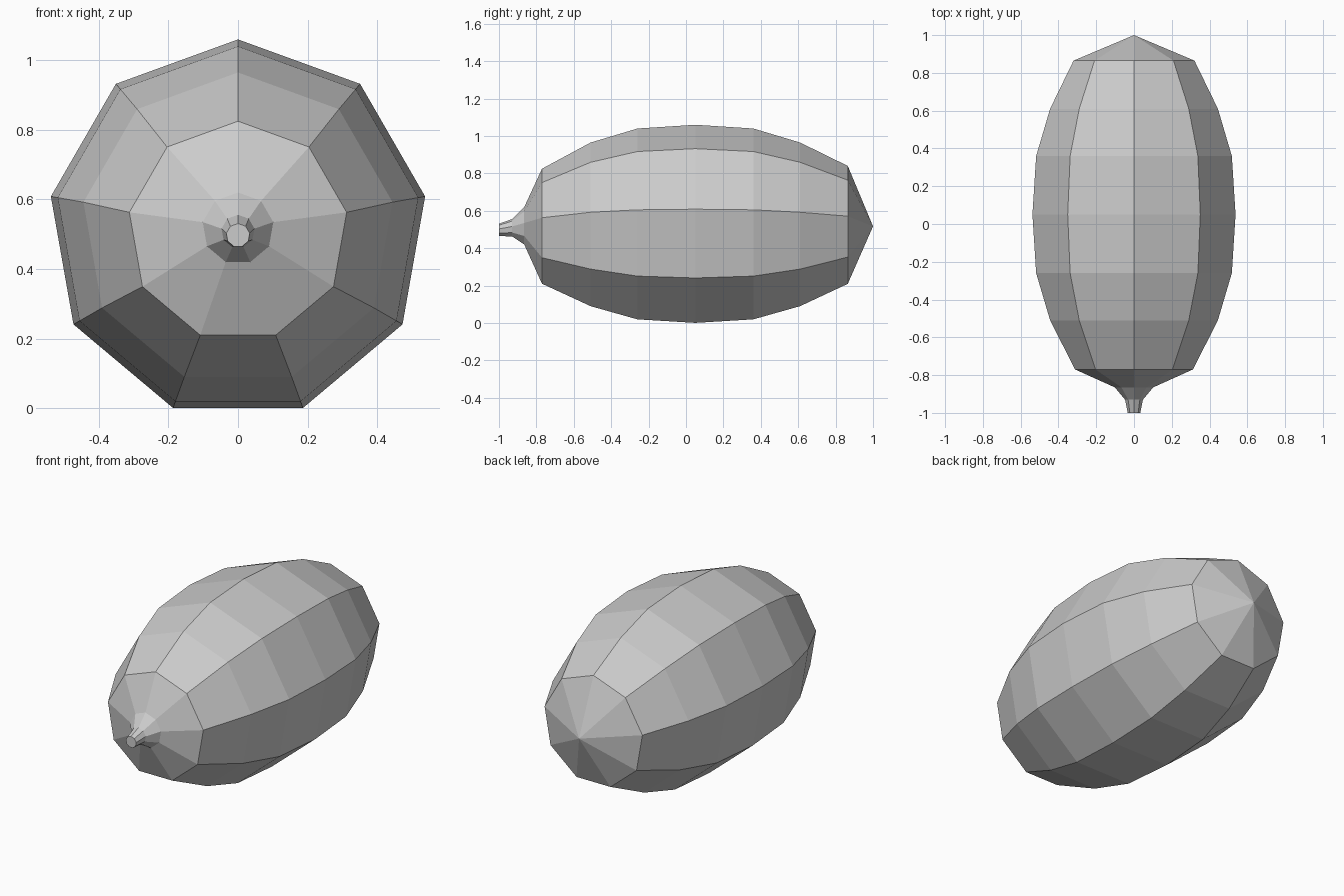
import bpy, bmesh
from math import sin, cos, tau

cube = bpy.data.objects.get("Cube")
if cube:
    bpy.data.objects.remove(cube, do_unlink=True)

SIDES = 9

grey = bpy.data.materials.new("light_grey")
grey.use_nodes = True
colour = (0.6, 0.6, 0.6, 1)
grey.diffuse_color = colour
grey.node_tree.nodes["Principled BSDF"].inputs["Base Color"].default_value = colour


def add_ring(bm, y, radius, z):
    """Nine-sided ring around the long axis, one corner pointing up."""
    return [bm.verts.new((radius * sin(tau * i / SIDES), y, z + radius * cos(tau * i / SIDES)))
            for i in range(SIDES)]


# Profile from stem end to rear: y, radius, centre height
profile = [
    (-1.0, 0.034, 0.497),
    (-0.93, 0.048, 0.508),
    (-0.865, 0.103, 0.517),
    (-0.77, 0.317, 0.508),
    (-0.51, 0.451, 0.514),
    (-0.26, 0.526, 0.514),
    (0.05, 0.546, 0.514),
    (0.36, 0.526, 0.514),
    (0.61, 0.451, 0.514),
    (0.865, 0.325, 0.515),
]

# Faceted body with a tapering stem
bm = bmesh.new()
rings = [add_ring(bm, *p) for p in profile]
for a, b in zip(rings, rings[1:]):
    for i in range(SIDES):
        j = (i + 1) % SIDES
        bm.faces.new((a[i], a[j], b[j], b[i]))

# Flat stem end and pointed rear
bm.faces.new(rings[0])
tip = bm.verts.new((0, 1.0, 0.517))
for i in range(SIDES):
    bm.faces.new((rings[-1][i], rings[-1][(i + 1) % SIDES], tip))
bmesh.ops.recalc_face_normals(bm, faces=bm.faces)

mesh = bpy.data.meshes.new("fruit_body")
bm.to_mesh(mesh)
bm.free()
mesh.materials.append(grey)
body = bpy.data.objects.new("fruit_body", mesh)
bpy.context.collection.objects.link(body)
